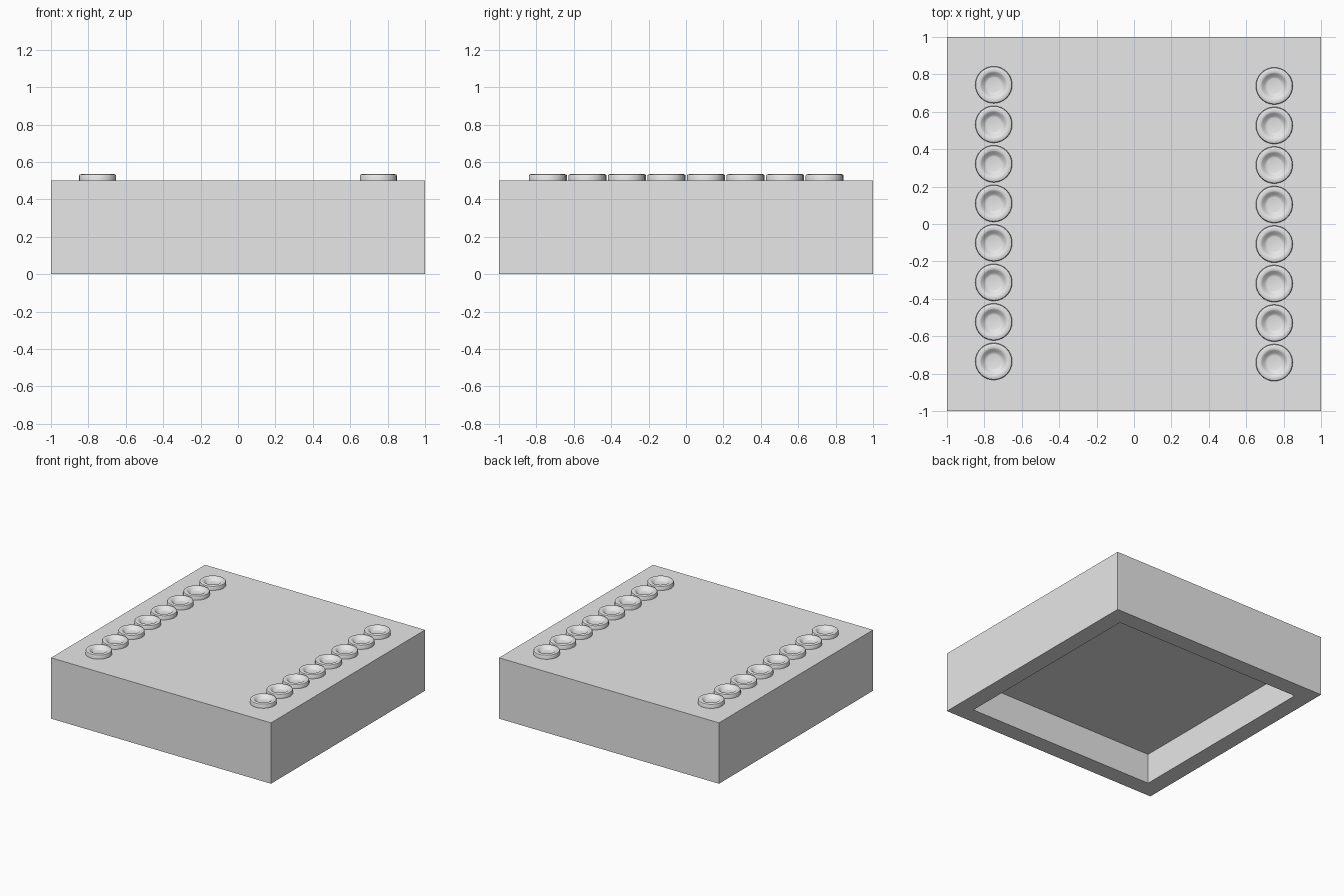
import bpy, bmesh, math
from mathutils import Vector

if "Cube" in bpy.data.objects:
    bpy.data.objects.remove(bpy.data.objects["Cube"])

grey = bpy.data.materials.new("light_grey")
grey.diffuse_color = (0.8, 0.8, 0.8, 1)
grey.use_nodes = True
grey.node_tree.nodes["Principled BSDF"].inputs["Base Color"].default_value = grey.diffuse_color


def make_object(name, bm):
    bmesh.ops.recalc_face_normals(bm, faces=bm.faces)
    mesh = bpy.data.meshes.new(name)
    bm.to_mesh(mesh)
    bm.free()
    mesh.materials.append(grey)
    obj = bpy.data.objects.new(name, mesh)
    bpy.context.collection.objects.link(obj)
    return obj


# Body: flat block with a square recess underneath
bm = bmesh.new()
bmesh.ops.create_cube(bm, size=2)
for v in bm.verts:
    v.co.z = 0.25 + 0.25 * v.co.z
bottom = min(bm.faces, key=lambda f: f.calc_center_median().z)
bmesh.ops.inset_region(bm, faces=[bottom], thickness=0.2)
inner = min((f for f in bm.faces if max(abs(v.co.x) for v in f.verts) < 0.9),
            key=lambda f: f.calc_center_median().z)
ceiling = bmesh.ops.extrude_discrete_faces(bm, faces=[inner])["faces"][0]
bmesh.ops.translate(bm, verts=ceiling.verts, vec=Vector((0, 0, 0.25)))
make_object("body", bm)

# Stud: round disc with softened rim and dished centre, as (radius, height)
PROFILE = [(0.099, -0.005), (0.099, 0.027), (0.096, 0.032), (0.088, 0.035),
           (0.072, 0.035), (0.067, 0.032), (0.055, 0.020), (0.044, 0.012),
           (0.040, 0.011)]
SIDES = 32


def add_stud(bm, x, y, z):
    rings = []
    for r, h in PROFILE:
        rings.append([bm.verts.new((x + r * math.cos(2 * math.pi * i / SIDES),
                                    y + r * math.sin(2 * math.pi * i / SIDES),
                                    z + h)) for i in range(SIDES)])
    for a, b in zip(rings, rings[1:]):
        for i in range(SIDES):
            j = (i + 1) % SIDES
            bm.faces.new((a[i], a[j], b[j], b[i]))
    bm.faces.new(rings[0][::-1])
    bm.faces.new(rings[-1])


# Two rows of eight studs
for name, x, y0 in (("left_studs", -0.75, -0.735), ("right_studs", 0.75, -0.741)):
    bm = bmesh.new()
    for k in range(8):
        add_stud(bm, x, y0 + 0.2113 * k, 0.5)
    row = make_object(name, bm)
    bpy.ops.object.select_all(action='DESELECT')
    row.select_set(True)
    bpy.context.view_layer.objects.active = row
    bpy.ops.object.shade_smooth_by_angle(angle=math.radians(35))
